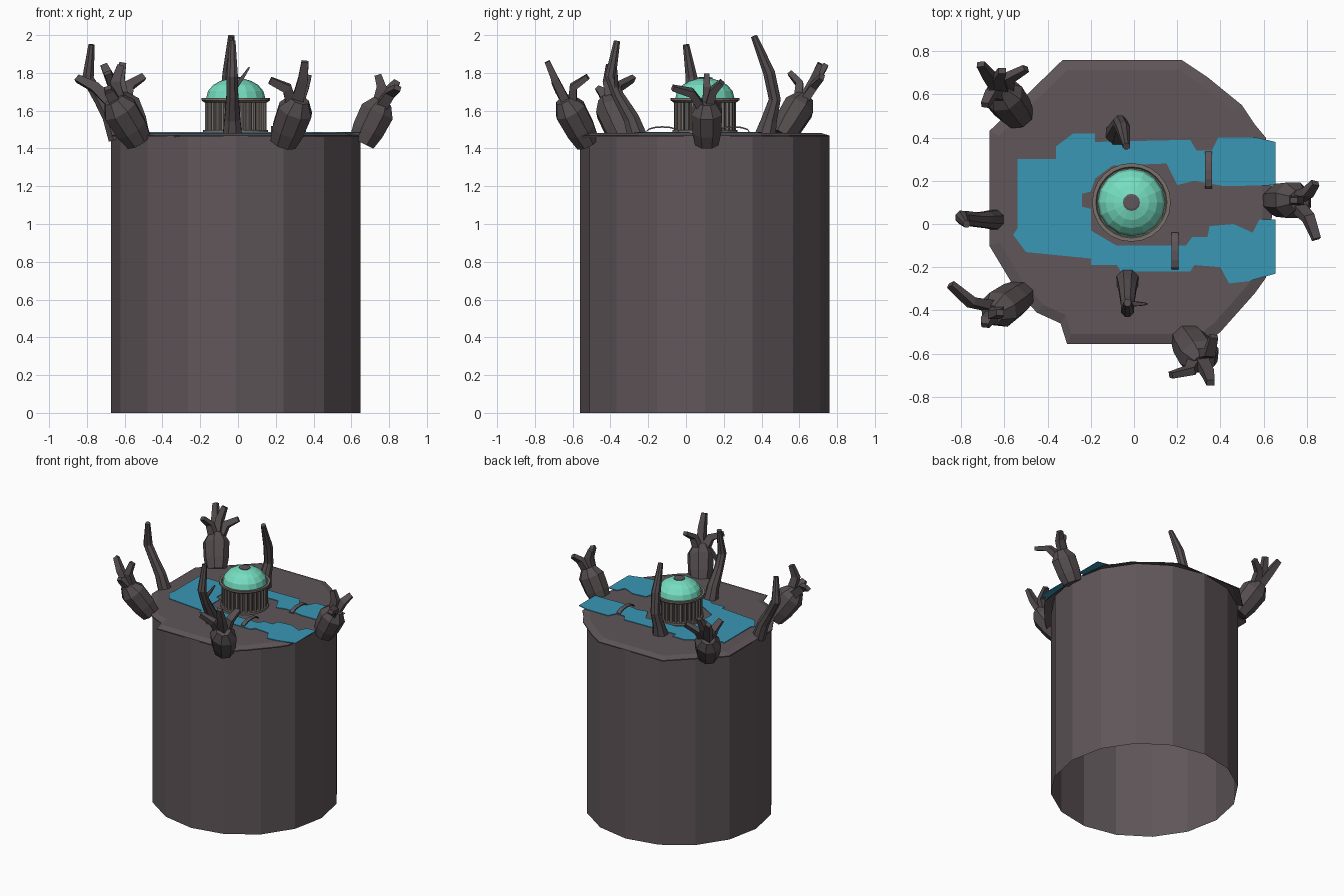
import bpy, bmesh, math
from mathutils import Vector, Matrix

if "Cube" in bpy.data.objects:
    bpy.data.objects.remove(bpy.data.objects["Cube"])

CX, CY, R = -0.012, 0.1, 0.66


def mat(name, r, g, b):
    m = bpy.data.materials.new(name)
    m.diffuse_color = (r, g, b, 1)
    m.use_nodes = True
    m.node_tree.nodes["Principled BSDF"].inputs["Base Color"].default_value = m.diffuse_color
    return m


STONE = mat("dark_stone", 0.115, 0.092, 0.100)
HAND = mat("hand_stone", 0.090, 0.073, 0.077)
WATER = mat("water_blue", 0.040, 0.310, 0.460)
DOME = mat("dome_green", 0.180, 0.730, 0.530)
TRIM = mat("column_grey", 0.190, 0.170, 0.150)


def finish(name, bm, material):
    bmesh.ops.recalc_face_normals(bm, faces=bm.faces[:])
    me = bpy.data.meshes.new(name)
    bm.to_mesh(me)
    bm.free()
    me.materials.append(material)
    ob = bpy.data.objects.new(name, me)
    bpy.context.collection.objects.link(ob)
    return ob


def loft(bm, rings, caps=(True, True)):
    loops = [[bm.verts.new(p) for p in ring] for ring in rings]
    n = len(loops[0])
    for a, b in zip(loops, loops[1:]):
        for i in range(n):
            bm.faces.new((a[i], a[(i + 1) % n], b[(i + 1) % n], b[i]))
    if caps[0]:
        bm.faces.new(loops[0][::-1])
    if caps[1]:
        bm.faces.new(loops[-1])


def circle(r, z, n):
    return [(CX + r * math.cos(2 * math.pi * i / n),
             CY + r * math.sin(2 * math.pi * i / n), z) for i in range(n)]


def lathe(name, profile, n, material, caps=(True, True)):
    bm = bmesh.new()
    loft(bm, [circle(r, z, n) for r, z in profile], caps)
    return finish(name, bm, material)


def tube(bm, pts, radii, n, flat=1.0):
    pts = [Vector(p) for p in pts]
    rings = []
    for i, (p, r) in enumerate(zip(pts, radii)):
        d = pts[min(i + 1, len(pts) - 1)] - pts[max(i - 1, 0)]
        q = Vector((0, 0, 1)).rotation_difference(d.normalized())
        rings.append([p + q @ Vector((r * math.cos(2 * math.pi * (k + .5) / n),
                                      flat * r * math.sin(2 * math.pi * (k + .5) / n), 0))
                      for k in range(n)])
    loft(bm, rings)


# Pillar with open underside
lathe("pillar", [(R, 0), (R, 1.463)], 16, STONE, (False, False))

# Land plate with a sloping rim
land = [(-.33, .76), (-.67, .43), (-.67, -.1), (-.55, -.3), (-.45, -.41), (-.34, -.46),
        (-.31, -.555), (.33, -.555), (.4, -.5), (.56, -.32), (.61, -.25), (.645, .1),
        (.61, .4), (.56, .46), (.5, .55), (.34, .68), (.22, .76)]
bm = bmesh.new()
loft(bm, [[(x, y, 1.46) for x, y in land],
          [(x, y, 1.468) for x, y in land],
          [(CX + (x - CX) * .93, CY + (y - CY) * .93, 1.482) for x, y in land]], (False, True))
finish("land", bm, STONE)

# Water moat, a thin plate around the central island
water = [(.655, .38), (.57, .4), (.39, .4), (.36, .34), (.29, .34), (.26, .39), (-.18, .38),
         (-.18, .42), (-.28, .42), (-.36, .36), (-.36, .3), (-.54, .3), (-.54, -.02),
         (-.56, -.05), (-.5, -.13), (-.2, -.16), (-.2, -.19), (-.08, -.19), (-.06, -.22),
         (.26, -.22), (.28, -.19), (.4, -.2), (.44, -.275), (.53, -.265), (.655, -.23),
         (.655, .02), (.58, .02), (.55, -.04), (.46, 0), (.35, -.01), (.34, -.06),
         (.27, -.06), (.24, -.1), (-.08, -.1), (-.2, -.03), (-.2, .07), (-.24, .08),
         (-.24, .14), (-.2, .15), (-.18, .21), (-.1, .27), (.15, .28), (.2, .18),
         (.28, .2), (.42, .175), (.655, .18)]
bm = bmesh.new()
loft(bm, [[(x, y, z) for x, y in water] for z in (1.483, 1.488)])
finish("water", bm, WATER)

# Arched foot bridges
for name, x, y in (("back_bridge", .345, .25), ("front_bridge", .19, -.125)):
    bm = bmesh.new()
    arch = [(y - .085 * math.cos(math.pi * i / 6), 1.485 + .025 * math.sin(math.pi * i / 6))
            for i in range(7)]
    outline = arch + [(a, b + .008) for a, b in arch[::-1]]
    loft(bm, [[(x + s, a, b) for a, b in outline] for s in (-.016, .016)])
    finish(name, bm, STONE)

# Round temple: plinth, drum, columns, cornice, dome, cap
lathe("temple_plinth", [(.172, 1.48), (.172, 1.497)], 24, TRIM)
lathe("temple_drum", [(.14, 1.49), (.14, 1.65)], 24, STONE)
bm = bmesh.new()
for i in range(28):
    a = 2 * math.pi * i / 28
    bmesh.ops.create_cone(bm, cap_ends=True, segments=6, radius1=.012, radius2=.012, depth=.155,
                          matrix=Matrix.Translation((CX + .152 * math.cos(a),
                                                     CY + .152 * math.sin(a), 1.572)))
finish("temple_columns", bm, TRIM)
lathe("temple_cornice", [(.165, 1.642), (.182, 1.655), (.182, 1.668), (.165, 1.668),
                         (.16, 1.66)], 24, TRIM)
lathe("temple_dome", [(.156, 1.655)] +
      [(.156 * math.cos(t), 1.668 + .105 * math.sin(t))
       for t in (math.radians(d) for d in (0, 20, 40, 58, 75))], 16, DOME)
lathe("dome_cap", [(.04, 1.762), (.04, 1.774), (.03, 1.777)], 12, STONE)


# Open hands reaching up from the rim
def hand(name, base, top, tips):
    base, top = Vector(base), Vector(top)
    bm = bmesh.new()
    tube(bm, [base, base.lerp(top, .3), base.lerp(top, .75), top], [.075, .092, .098, .055], 8, .9)
    side = top - base
    for t in tips:
        t = Vector(t)
        start = top.lerp(t, .1) - side * .25
        knuckle = top.lerp(t, .45) + side * .06
        tube(bm, [start, knuckle, t], [.045, .037, .026], 4, .75)
    finish(name, bm, HAND)


hand("back_left_hand", (-.535, .50, 1.46), (-.63, .63, 1.67),
     [(-.71, .74, 1.84), (-.50, .72, 1.78), (-.61, .71, 1.85), (-.69, .55, 1.80)])
hand("front_left_hand", (-.525, -.325, 1.44), (-.66, -.42, 1.66),
     [(-.85, -.28, 1.77), (-.69, -.47, 1.72), (-.62, -.41, 1.84)])
hand("front_right_hand", (.24, -.52, 1.43), (.325, -.645, 1.66),
     [(.17, -.70, 1.76), (.355, -.735, 1.86), (.37, -.52, 1.78)])
hand("right_hand", (.655, .11, 1.43), (.765, .11, 1.65),
     [(.845, -.07, 1.72), (.74, .11, 1.79), (.84, .19, 1.75)])


# Single tall bent fingers
def finger(name, pts, radii, extra=None):
    bm = bmesh.new()
    tube(bm, pts, radii, 8)
    if extra:
        tube(bm, extra, [.018, .014, .006], 4)
    finish(name, bm, HAND)


finger("left_finger", [(-.64, .02, 1.45), (-.68, .02, 1.57), (-.73, .02, 1.66),
                       (-.795, .03, 1.77), (-.775, 0, 1.95)], [.05, .042, .036, .034, .018])
finger("back_finger", [(-.075, .42, 1.47), (-.075, .44, 1.55), (-.065, .47, 1.66),
                       (-.05, .44, 1.8), (-.035, .36, 1.995)], [.06, .045, .034, .034, .018])
finger("front_finger", [(-.03, -.26, 1.47), (-.03, -.29, 1.56), (-.03, -.36, 1.68),
                        (-.03, -.40, 1.78), (-.03, -.365, 1.97)], [.055, .045, .034, .032, .018],
       [(-.03, -.37, 1.70), (.02, -.37, 1.77), (.06, -.37, 1.83)])
